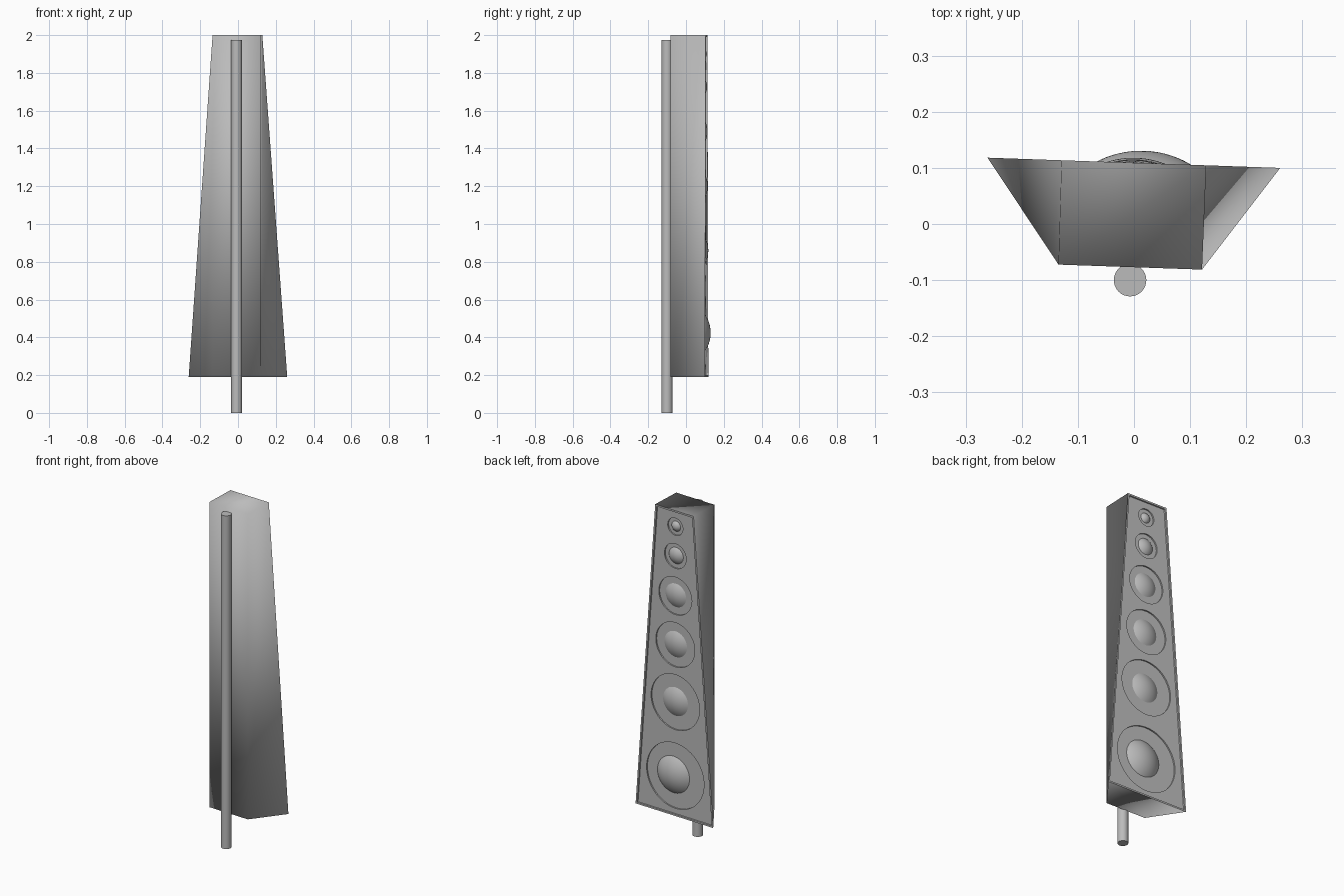
import bpy, bmesh, math
from mathutils import Matrix

old = bpy.data.objects.get("Cube")
if old:
    bpy.data.objects.remove(old, do_unlink=True)

# One plain grey finish
grey = bpy.data.materials.new("plain grey")
grey.use_nodes = True
colour = (0.5, 0.5, 0.5, 1)
grey.diffuse_color = colour
grey.node_tree.nodes["Principled BSDF"].inputs["Base Color"].default_value = colour

TURN = Matrix.Rotation(math.radians(-2), 4, 'Z')
MID, FRONT, BACK = -0.004, -0.077, 0.109
LOW, HIGH = 0.19, 2.0
RECESS, RING_DEPTH = 0.008, 0.008


def finish(name, bm, turn=True):
    bmesh.ops.recalc_face_normals(bm, faces=bm.faces)
    mesh = bpy.data.meshes.new(name)
    bm.to_mesh(mesh)
    bm.free()
    mesh.materials.append(grey)
    obj = bpy.data.objects.new(name, mesh)
    bpy.context.collection.objects.link(obj)
    if turn:
        obj.matrix_world = TURN
    return obj


def add_disc(bm, x, y, z, radius, depth):
    place = Matrix.Translation((x, y, z)) @ Matrix.Rotation(math.pi / 2, 4, 'X')
    bmesh.ops.create_cone(bm, cap_ends=True, segments=64, radius1=radius,
                          radius2=radius, depth=depth, matrix=place)


# Cabinet: straight narrow front, tapering wide back
bm = bmesh.new()
rings = []
for z, back_half in ((LOW, 0.261), (HIGH, 0.129)):
    rings.append([bm.verts.new((MID + x, y, z)) for x, y in (
        (-0.128, FRONT), (0.128, FRONT), (back_half, BACK), (-back_half, BACK))])
low, high = rings
bm.faces.new(low)
bm.faces.new(high)
sides = []
for i in range(4):
    j = (i + 1) % 4
    sides.append(bm.faces.new((low[i], low[j], high[j], high[i])))
bmesh.ops.recalc_face_normals(bm, faces=bm.faces)
for f in bm.faces:
    f.smooth = True
panel = sides[2]
panel.smooth = False
for e in panel.edges:
    e.smooth = False

# Raised rim around the recessed speaker panel
bmesh.ops.inset_individual(bm, faces=[panel], thickness=0.014)
wall = bmesh.ops.inset_individual(bm, faces=[panel], thickness=0.001, depth=-RECESS)
for f in wall["faces"]:
    f.smooth = False
cabinet = finish("cabinet", bm)

# Speakers: height, ring radius, dome radius, dome height, sideways shift
speakers = [
    (0.424, 0.193, 0.108, 0.038, 0.018),
    (0.86, 0.163, 0.084, 0.025, 0.004),
    (1.20, 0.131, 0.076, 0.022, 0.003),
    (1.49, 0.111, 0.069, 0.021, 0.002),
    (1.726, 0.073, 0.048, 0.019, 0),
    (1.90, 0.051, 0.030, 0.017, 0),
]
floor_y = BACK - RECESS - RING_DEPTH

# Round recesses in the panel
bm = bmesh.new()
for z, ring, *_ in speakers:
    add_disc(bm, MID, floor_y + 0.05, z, ring, 0.1)
cutter = finish("recess_cutter", bm)
cutter.hide_render = True
cutter.hide_viewport = True
cut = cabinet.modifiers.new("recesses", 'BOOLEAN')
cut.object = cutter
cut.operation = 'DIFFERENCE'
cut.solver = 'EXACT'

# Domes: spherical caps sitting in the recesses
for n, (z, ring, radius, height, shift) in enumerate(speakers):
    bm = bmesh.new()
    rows, segs = 10, 48
    sphere = (radius ** 2 + height ** 2) / (2 * height)
    span = math.asin(min(1, radius / sphere))
    tip = bm.verts.new((MID + shift, floor_y + height, z))
    last = None
    for r in range(1, rows + 1):
        a = span * r / rows
        y = floor_y + height - sphere * (1 - math.cos(a))
        loop = [bm.verts.new((MID + shift + sphere * math.sin(a) * math.cos(t), y,
                              z + sphere * math.sin(a) * math.sin(t)))
                for t in (math.tau * s / segs for s in range(segs))]
        for s in range(segs):
            k = (s + 1) % segs
            corners = (last[s], last[k], loop[k], loop[s]) if last else (tip, loop[k], loop[s])
            bm.faces.new(corners).smooth = True
        last = loop
    base = bm.faces.new(last)
    for e in base.edges:
        e.smooth = False
    finish(f"speaker_dome_{n + 1}", bm)

# Support pole in front
bm = bmesh.new()
bmesh.ops.create_cone(bm, cap_ends=True, segments=32, radius1=0.029, radius2=0.029,
                      depth=1.975, matrix=Matrix.Translation((-0.007, -0.1, 0.9875)))
for f in bm.faces:
    f.smooth = len(f.verts) == 4
for e in bm.edges:
    e.smooth = all(len(f.verts) == 4 for f in e.link_faces)
finish("support_pole", bm, turn=False)
